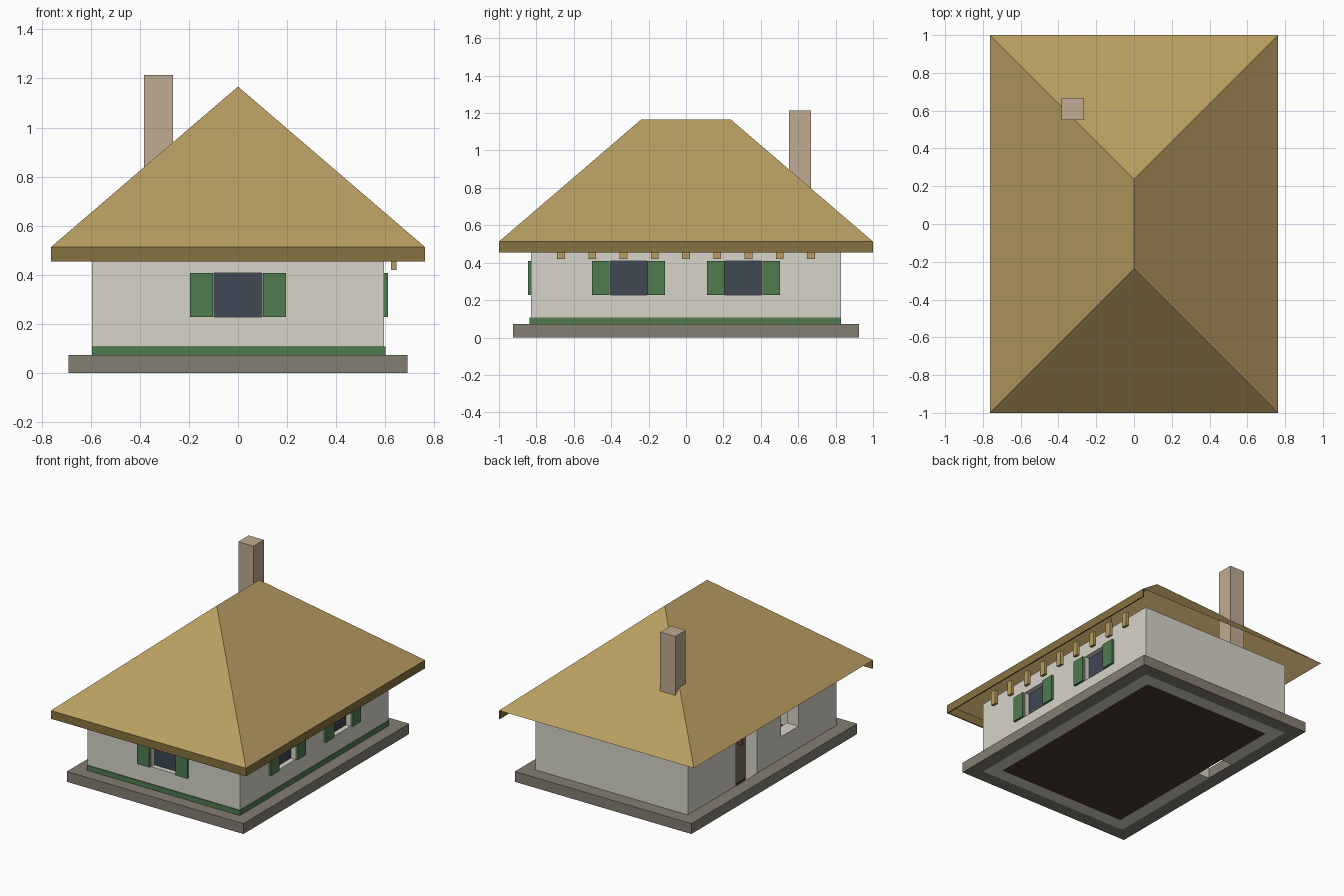
import bpy, bmesh

if "Cube" in bpy.data.objects:
    bpy.data.objects.remove(bpy.data.objects["Cube"])

def mat(name, r, g, b):
    m = bpy.data.materials.new(name)
    m.diffuse_color = (r, g, b, 1)
    m.use_nodes = True
    m.node_tree.nodes["Principled BSDF"].inputs["Base Color"].default_value = m.diffuse_color
    return m

THATCH = mat("thatch", .48, .34, .12)
TRIM = mat("eave_wood", .24, .17, .05)
PLASTER = mat("plaster", .68, .66, .58)
GREEN = mat("green_paint", .08, .20, .08)
GLASS = mat("dark_glass", .05, .065, .09)
STONE = mat("stone", .23, .21, .17)
BRICK = mat("chimney_clay", .52, .41, .29)
FLOOR = mat("floor_earth", .06, .045, .03)
WOOD = mat("furniture_wood", .20, .10, .05)

def mesh_object(name, verts, faces, material):
    me = bpy.data.meshes.new(name)
    me.from_pydata(verts, [], faces)
    bm = bmesh.new()
    bm.from_mesh(me)
    bmesh.ops.recalc_face_normals(bm, faces=bm.faces)
    bm.to_mesh(me)
    bm.free()
    if material:
        me.materials.append(material)
    ob = bpy.data.objects.new(name, me)
    bpy.context.collection.objects.link(ob)
    return ob

def box(name, x, y, z, material=None):
    v = [(a, b, c) for a in x for b in y for c in z]
    f = [(0, 1, 3, 2), (4, 6, 7, 5), (0, 4, 5, 1), (2, 3, 7, 6), (0, 2, 6, 4), (1, 5, 7, 3)]
    return mesh_object(name, v, f, material)

def cut(ob, *size):
    c = box(ob.name + "_cutter", *size)
    c.hide_render = True
    m = ob.modifiers.new("cut", 'BOOLEAN')
    m.operation, m.solver, m.object = 'DIFFERENCE', 'EXACT', c
    bpy.context.view_layer.objects.active = ob
    bpy.ops.object.modifier_apply(modifier="cut")
    bpy.data.objects.remove(c)

WX, WY, T = .595, .83, .09
WZ = (.228, .408)      # window heights
HALF = .098            # window half width

# Stone plinth around the walls
plinth = box("plinth", (-.69, .69), (-.925, .925), (0, .073), STONE)
cut(plinth, (-WX, WX), (-WY, WY), (-.1, .2))

# Hollow walls with window and door openings
walls = box("walls", (-WX, WX), (-WY, WY), (0, .51), PLASTER)
cut(walls, (-WX + T, WX - T), (-WY + T, WY - T), (-.1, .7))
cut(walls, (-HALF, HALF), (-1, -.7), WZ)
for cy in (-.307, .307):
    cut(walls, (.45, .7), (cy - HALF, cy + HALF), WZ)
cut(walls, (-.7, -.45), (-.307 - HALF, -.307 + HALF), WZ)
cut(walls, (-.7, -.45), (.055, .29), (-.1, .42))
box("floor", (-WX + T, WX - T), (-WY + T, WY - T), (0, .015), FLOOR)

# Green base band on the front and right walls
box("front_band", (-WX, WX + .006), (-WY - .007, -WY), (.073, .108), GREEN)
box("right_band", (WX, WX + .006), (-WY, WY), (.073, .108), GREEN)

# Front window
box("front_pane", (-HALF, HALF), (-.795, -.785), WZ, GLASS)
for s in (-1, 1):
    box("front_shutter", sorted((s * .102, s * .196)), (-WY - .016, -WY), WZ, GREEN)

# Right windows
for cy in (-.307, .307):
    box("right_pane", (.55, .56), (cy - HALF, cy + HALF), WZ, GLASS)
    for s in (-1, 1):
        box("right_shutter", (WX, WX + .016), sorted((cy + s * .102, cy + s * .196)), WZ, GREEN)

# Hipped roof, open underneath
mesh_object("roof", [(-.762, -1, .513), (.762, -1, .513), (.762, 1, .513), (-.762, 1, .513),
                     (0, -.238, 1.167), (0, .238, 1.167)],
            [(0, 1, 4), (1, 2, 5, 4), (2, 3, 5), (3, 0, 4, 5)], THATCH)

# Eave boards on the front and right edges, and rafter tails
box("front_eave_board", (-.762, .762), (-1, -.992), (.455, .513), TRIM)
box("right_eave_board", (.754, .762), (-.992, 1), (.455, .513), TRIM)
for i in range(-4, 5):
    box("rafter_tail", (.623, .645), (i * .167 - .021, i * .167 + .021), (.42, .52), THATCH)

# Chimney and the stove under it
box("chimney", (-.383, -.265), (.55, .667), (.2, 1.215), BRICK)
box("stove", (-.42, -.18), (.42, .72), (.015, .2), BRICK)

# Simple bench and table inside
box("bench", (.38, .49), (-.25, .18), (.015, .13), WOOD)
box("table_top", (-.22, .08), (-.37, -.15), (.17, .19), WOOD)
for x in (-.2, .04):
    for y in (-.35, -.19):
        box("table_leg", (x, x + .02), (y, y + .02), (.015, .17), WOOD)
